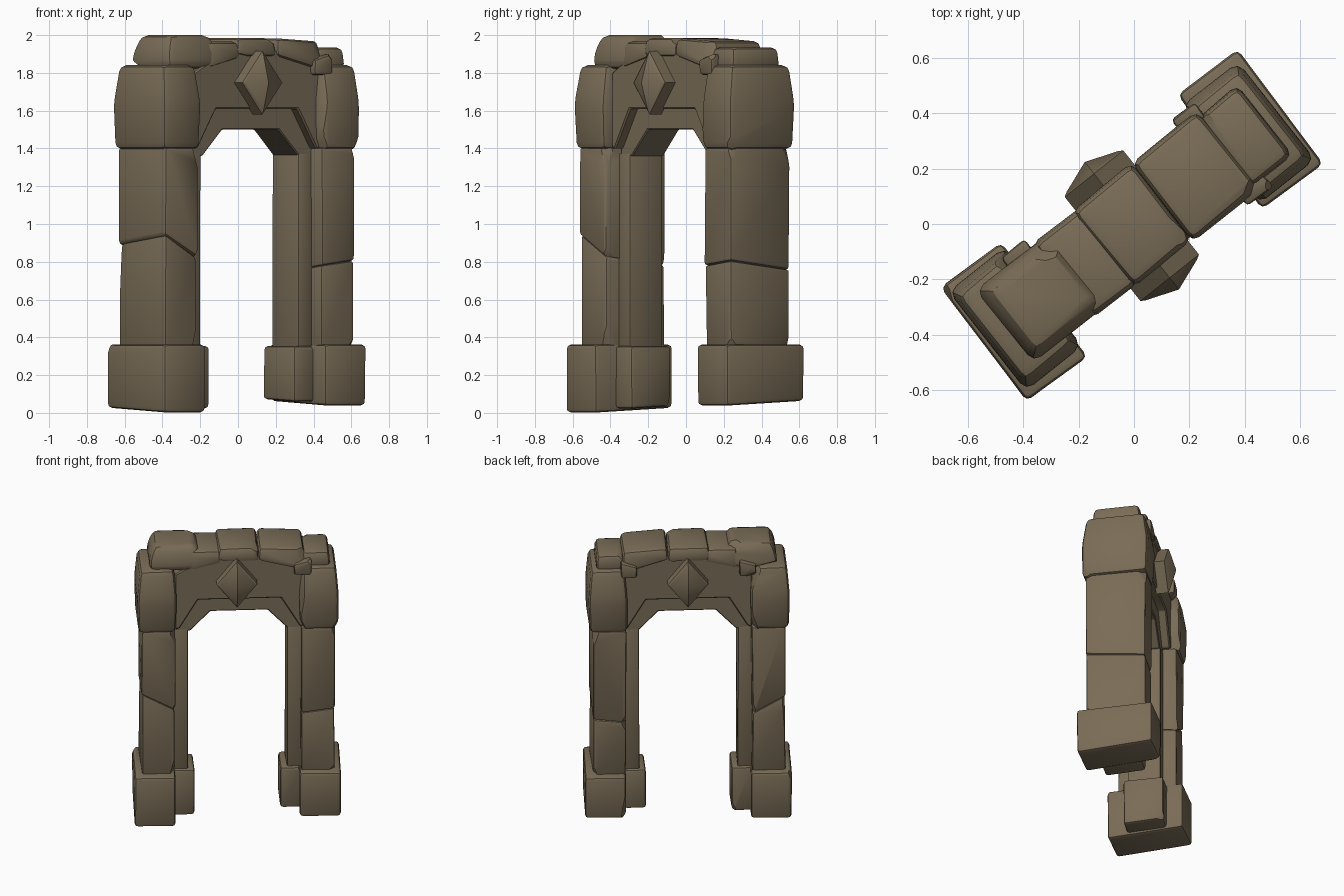
import bpy, bmesh, math, random
from mathutils import Matrix, Vector

if "Cube" in bpy.data.objects:
    bpy.data.objects.remove(bpy.data.objects["Cube"])

random.seed(5)
TURN = Matrix.Rotation(math.radians(38.5), 4, 'Z')   # the arch stands diagonally

stone_mat = bpy.data.materials.new("weathered stone")
stone_mat.diffuse_color = (0.195, 0.152, 0.095, 1)
stone_mat.use_nodes = True
stone_mat.node_tree.nodes["Principled BSDF"].inputs["Base Color"].default_value = stone_mat.diffuse_color


def finish(bm, name):
    bmesh.ops.recalc_face_normals(bm, faces=bm.faces)
    bm.transform(TURN)
    me = bpy.data.meshes.new(name)
    bm.to_mesh(me)
    bm.free()
    me.materials.append(stone_mat)
    ob = bpy.data.objects.new(name, me)
    bpy.context.collection.objects.link(ob)
    bpy.ops.object.select_all(action='DESELECT')
    ob.select_set(True)
    bpy.context.view_layer.objects.active = ob
    bpy.ops.object.shade_smooth_by_angle(angle=math.radians(32))


def bevel(bm, size, seg=2):
    bmesh.ops.bevel(bm, geom=bm.edges[:], offset=size, segments=seg,
                    profile=0.5, affect='EDGES', clamp_overlap=True)


def stone(name, u, v, z, edge=0.02, chips=0, depth=0.06, low=(0, 0), high=(0, 0),
          jitter=0.006, taper=1.0, waist=1.0, belly=None, twist=0.0):
    """Rough block: box with sloped ends, softened edges and chipped corners."""
    bm = bmesh.new()
    bmesh.ops.create_cube(bm, size=1)
    if belly is not None:   # widest level, as a fraction of the height
        bmesh.ops.bisect_plane(bm, geom=bm.verts[:] + bm.edges[:] + bm.faces[:],
                               plane_co=(0, 0, belly - 0.5), plane_no=(0, 0, 1))
    cu, cv = (u[0] + u[1]) / 2, (v[0] + v[1]) / 2
    size = Vector((u[1] - u[0], v[1] - v[0], z[1] - z[0]))
    for p in bm.verts:
        x, y, f = p.co.x * size.x, p.co.y * size.y, p.co.z + 0.5
        k = taper if f > 0.99 else waist if f < 0.01 else 1
        x, y = x * k, y * k
        x, y = x - twist * y, y + twist * x
        j = [random.uniform(-jitter, jitter) for _ in range(2)]
        lift = (1 - f) * (low[0] * x + low[1] * y) + f * (high[0] * x + high[1] * y)
        p.co = (cu + x + j[0], cv + y + j[1], z[0] + f * size.z + lift)
    bevel(bm, edge)
    for _ in range(chips):
        # plane facing a random corner, or a random upright edge
        n = Vector([random.choice((-1, 1)) * random.uniform(0.4, 1) / d for d in size])
        if random.random() < 0.3:
            n.z *= 0.15
        n.normalize()
        reach = max(p.co.dot(n) for p in bm.verts)
        width = reach - min(p.co.dot(n) for p in bm.verts)
        res = bmesh.ops.bisect_plane(bm, geom=bm.verts[:] + bm.edges[:] + bm.faces[:],
                                     plane_co=n * (reach - width * depth * random.uniform(0.5, 1.1)),
                                     plane_no=n, clear_outer=True)
        cut = [e for e in res['geom_cut'] if isinstance(e, bmesh.types.BMEdge)]
        bmesh.ops.holes_fill(bm, edges=cut, sides=0)
    finish(bm, name)


def slab(name, outline, half, edge):
    """Front outline extruded through the depth of the wall."""
    bm = bmesh.new()
    face = bm.faces.new([bm.verts.new((a, -half, b)) for a, b in outline])
    ext = bmesh.ops.extrude_face_region(bm, geom=[face])
    bmesh.ops.translate(bm, vec=(0, 2 * half, 0),
                        verts=[g for g in ext['geom'] if isinstance(g, bmesh.types.BMVert)])
    bevel(bm, edge, 1)
    finish(bm, name)


def mirrored(points):
    return points + [(-a, b) for a, b in reversed(points)]


# Two legs: footing, shaft of two cracked stones, corner block, inner jamb
for side, tag, foot, crack, slope, out in ((-1, "left", 0.014, 0.86, -0.55, 0.02),
                                           (1, "right", 0.051, 0.77, 0.12, 0.0)):
    def span(a, b):
        return (a + out, b + out) if side > 0 else (-b - out, -a - out)
    v_foot = (-0.265, 0.25) if side < 0 else (-0.25, 0.265)
    stone(tag + "_footing", span(0.405, 0.675), v_foot, (foot, 0.362),
          0.022, 1, 0.04, low=(0, 0.05), jitter=0.003, twist=-0.03)
    stone(tag + "_inner_footing", span(0.275, 0.42), (-0.135, 0.135), (foot + 0.015, 0.355),
          0.02, 1, 0.04, low=(0, 0.05), jitter=0.003)
    stone(tag + "_lower_shaft", span(0.412, 0.628), (-0.195, 0.2), (0.345, crack),
          0.014, 3, 0.05, high=(slope, -0.12), jitter=0.004)
    stone(tag + "_upper_shaft", span(0.408, 0.632), (-0.203, 0.205), (crack, 1.405),
          0.016, 3, 0.045, low=(slope, -0.12), jitter=0.004)
    stone(tag + "_jamb", span(0.318, 0.42), (-0.11, 0.11), (0.345, 1.375), 0.01, jitter=0.002)
    stone(tag + "_corner_block", span(0.398, 0.66), (-0.228, 0.228), (1.395, 1.842),
          0.035, 3, 0.04, jitter=0.004, taper=0.86, waist=0.96, belly=0.55)

# Arched lintel and its recessed lining
slab("lintel", mirrored([(-0.275, 1.61), (-0.40, 1.40), (-0.43, 1.40), (-0.43, 1.80),
                         (-0.36, 1.84), (-0.13, 1.92)]), 0.163, 0.008)
slab("lintel_lining", mirrored([(-0.19, 1.50), (-0.325, 1.36), (-0.42, 1.36),
                                (-0.42, 1.41), (-0.285, 1.625)]), 0.108, 0.006)

# Capping stones along the top
stone("cap_stone_left", (-0.595, -0.25), (-0.168, 0.168), (1.82, 2.0), 0.035, 3, 0.06,
      taper=0.78, belly=0.45)
stone("cap_stone_gap", (-0.34, -0.11), (-0.175, 0.175), (1.85, 1.965), 0.03, 1, 0.05, low=(0.25, 0), taper=0.93)
stone("cap_stone_middle", (-0.15, 0.135), (-0.18, 0.18), (1.885, 1.985), 0.03, 2, 0.06, taper=0.93)
stone("cap_stone_right", (0.12, 0.44), (-0.183, 0.183), (1.85, 1.975), 0.03, 2, 0.06,
      low=(-0.25, 0), high=(-0.06, 0), taper=0.93)
stone("cap_stone_end", (0.41, 0.605), (-0.16, 0.16), (1.82, 1.935), 0.03, 2, 0.06, taper=0.93)

# Small wedge stones beside the corner blocks
for i, (a, b, h) in enumerate([(-0.40, 0.165, 1.83), (0.39, 0.175, 1.84), (0.42, -0.17, 1.84)]):
    stone("wedge_stone_%d" % (i + 1), (a - 0.055, a + 0.055), (b - 0.035, b + 0.035),
          (h - 0.05, h + 0.045), 0.015, 1, 0.12, high=(0.3, 0))

# Diamond studs on both faces: straight sides, thin rim, raised point
for side, tag, mid in ((-1, "front", -0.02), (1, "back", 0.0)):
    bm = bmesh.new()
    rings = []
    for scale, depth in ((1, 0.15), (1, 0.232), (0.88, 0.242)):
        rings.append([bm.verts.new((mid + a * scale, side * depth, 1.748 + b * scale))
                      for a, b in ((0.135, 0), (0, 0.168), (-0.135, 0), (0, -0.168))])
    tip = bm.verts.new((mid, side * 0.286, 1.748))
    bm.faces.new(rings[0])
    for i in range(4):
        k = (i + 1) % 4
        for lo, hi in zip(rings, rings[1:]):
            bm.faces.new((lo[i], lo[k], hi[k], hi[i]))
        bm.faces.new((rings[2][i], rings[2][k], tip))
    finish(bm, tag + "_diamond_stud")
